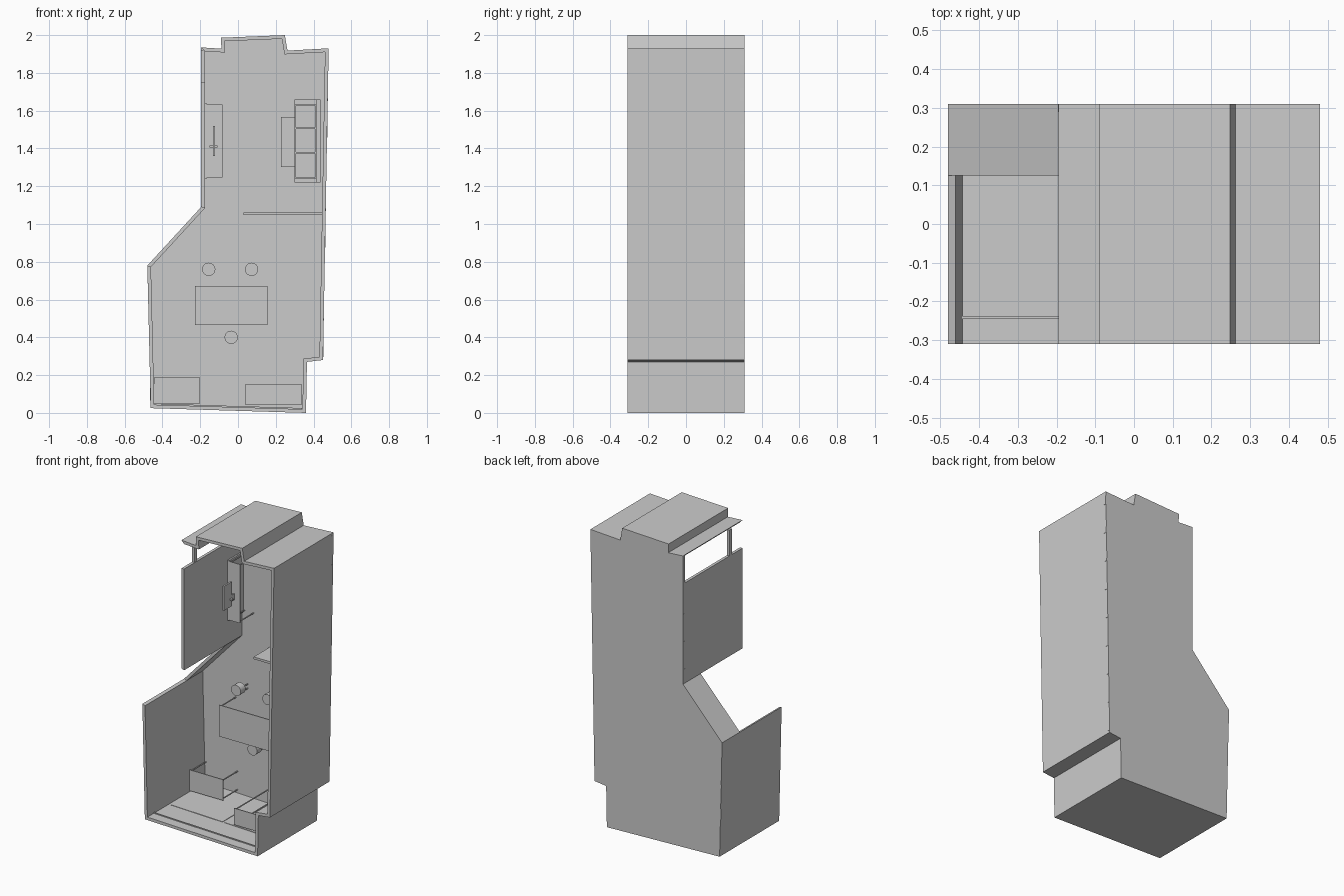
import bpy, bmesh
from math import pi
from mathutils import Vector

if "Cube" in bpy.data.objects:
    bpy.data.objects.remove(bpy.data.objects["Cube"])

BACK, FRONT, T = 0.31, -0.31, 0.019
INNER = BACK - T


def prism(name, pts, y0, y1):
    """Extrude an (x, z) outline from y0 to y1."""
    bm = bmesh.new()
    face = bm.faces.new([bm.verts.new((x, y0, z)) for x, z in pts])
    new = bmesh.ops.extrude_face_region(bm, geom=[face])["geom"]
    bmesh.ops.translate(bm, vec=(0, y1 - y0, 0),
                        verts=[v for v in new if isinstance(v, bmesh.types.BMVert)])
    bmesh.ops.recalc_face_normals(bm, faces=bm.faces)
    me = bpy.data.meshes.new(name)
    bm.to_mesh(me)
    bm.free()
    ob = bpy.data.objects.new(name, me)
    bpy.context.collection.objects.link(ob)
    return ob


def box(name, x0, x1, y0, y1, z0, z1):
    return prism(name, [(x0, z0), (x1, z0), (x1, z1), (x0, z1)], y0, y1)


def rod(name, x, z, r, y0, y1, sides=12):
    bpy.ops.mesh.primitive_cylinder_add(vertices=sides, radius=r, depth=y1 - y0,
                                        location=(x, (y0 + y1) / 2, z), rotation=(pi / 2, 0, 0))
    ob = bpy.context.object
    ob.name = name
    bpy.ops.object.shade_smooth_by_angle()
    return ob


# Cabinet outline and its inward mitred offset
outline = [Vector(p) for p in [
    (-0.462, 0.025), (0.36, 0.0), (0.365, 0.27), (0.45, 0.28), (0.48, 1.93), (0.262, 1.918),
    (0.248, 2.0), (-0.09, 1.986), (-0.088, 1.928), (-0.195, 1.935), (-0.195, 1.09), (-0.48, 0.78)]]
n = len(outline)


def normal(i):
    d = (outline[(i + 1) % n] - outline[i]).normalized()
    return Vector((-d.y, d.x))


inner = []
for i in range(n):
    a, b = normal(i - 1), normal(i)
    inner.append(outline[i] + (a + b) * T / (1 + a.dot(b)))

prism("back_panel", outline, INNER, BACK)

# Walls around the outline, the tall face wall stops short to leave an opening
names = ["floor", "lower_plinth", "plinth_step", "rear_wall", "top_rear", "top_step_rear", "top_middle",
         "top_step_front", "top_ledge", "face_wall", "slanted_strip", "lower_face_wall"]
for i, name in enumerate(names):
    j = (i + 1) % n
    quad = [outline[i], outline[j], inner[j], inner[i]]
    if name == "face_wall":
        quad[0], quad[3] = Vector((quad[0].x, 1.75)), Vector((quad[3].x, 1.75))
    prism(name, quad, 0.125 if name == "slanted_strip" else FRONT, INNER)
box("opening_post", -0.195, -0.178, -0.2, -0.175, 1.75, 1.92)

# Finger-joint tabs along the back edges
for start, count, z0, z1 in [(3, 9, 0.33, 1.88), (9, 4, 1.15, 1.7), (11, 4, 0.1, 0.72)]:
    a, b = outline[start], outline[(start + 1) % n]
    for k in range(count):
        z = z0 + (z1 - z0) * k / (count - 1)
        x = a.x + (b.x - a.x) * (z - a.y) / (b.y - a.y)
        s = 1 if start == 3 else -1
        xs = sorted((x - s * 0.01, x + s * 0.001))
        box("joint_tab", *xs, INNER - 0.002, BACK - 0.001, z - 0.035, z + 0.035)


# Hatch panels and rails set into the sloping floor
def floor_strip(name, x0, x1, y0, y1, low, high):
    f = lambda x: 0.025 * (0.36 - x) / 0.822
    prism(name, [(x0, f(x0) + low), (x1, f(x1) + low), (x1, f(x1) + high), (x0, f(x0) + high)], y0, y1)


floor_strip("floor_hatch_large", -0.425, -0.05, -0.09, 0.12, 0.001, T + 0.003)
floor_strip("floor_hatch_rear", -0.035, 0.32, -0.09, 0.12, 0.001, T + 0.003)
floor_strip("floor_hatch_front", -0.425, 0.32, -0.235, -0.093, 0.001, T + 0.002)
floor_strip("floor_rail", -0.45, 0.34, -0.245, -0.238, T - 0.002, T + 0.006)


# Boards held off the back panel by four thin rods
def board(name, x0, x1, z0, z1, y):
    box(name, x0, x1, y, y + 0.006, z0, z1)
    for x in (x0 + 0.008, x1 - 0.008):
        for z in (z0 + 0.008, z1 - 0.008):
            rod(name + "_standoff", x, z, 0.004, y + 0.004, INNER + 0.002, 8)


board("power_board", -0.445, -0.2, 0.05, 0.187, 0.13)
board("main_board", -0.228, 0.157, 0.465, 0.672, 0.13)
board("low_board", 0.04, 0.335, 0.043, 0.152, -0.1)

# Round units on pins
for x, z in [(-0.155, 0.76), (0.072, 0.76), (-0.036, 0.4)]:
    rod("round_unit", x, z, 0.035, 0.2, 0.25, 24)
    for dx, dz in [(-0.022, 0), (0.022, 0.014), (0.022, -0.014)]:
        rod("round_unit_pin", x + dx, z + dz, 0.004, 0.248, INNER + 0.002, 8)

# Interior shelf
box("shelf", 0.03, 0.45, 0.12, INNER, 1.047, 1.062)

# Upper front module with lever
board("display_board", -0.165, -0.083, 1.245, 1.632, 0.14)
box("display_backing", -0.174, -0.164, 0.14, INNER, 1.24, 1.637)
box("lever_plate", -0.133, -0.122, 0.03, 0.11, 1.36, 1.52)
box("lever_crossbar", -0.15, -0.108, 0.09, 0.105, 1.405, 1.415)
box("lever_stem", -0.131, -0.124, 0.105, 0.145, 1.39, 1.43)

# Rear rack with three bays and a side plate
box("rack_back", 0.3, 0.437, 0.27, INNER, 1.22, 1.66)
for x in (0.3, 0.408):
    box("rack_side", x, x + 0.008, 0.13, 0.272, 1.245, 1.632)
for z in (1.238, 1.372, 1.502, 1.628):
    box("rack_shelf", 0.3, 0.416, 0.13, 0.272, z, z + 0.008)
box("rack_frame", 0.416, 0.437, 0.15, 0.272, 1.22, 1.66)
box("rack_plate", 0.227, 0.3, 0.2, 0.208, 1.303, 1.567)
for z in (1.315, 1.555):
    rod("rack_plate_standoff", 0.24, z, 0.004, 0.206, INNER + 0.002, 8)
